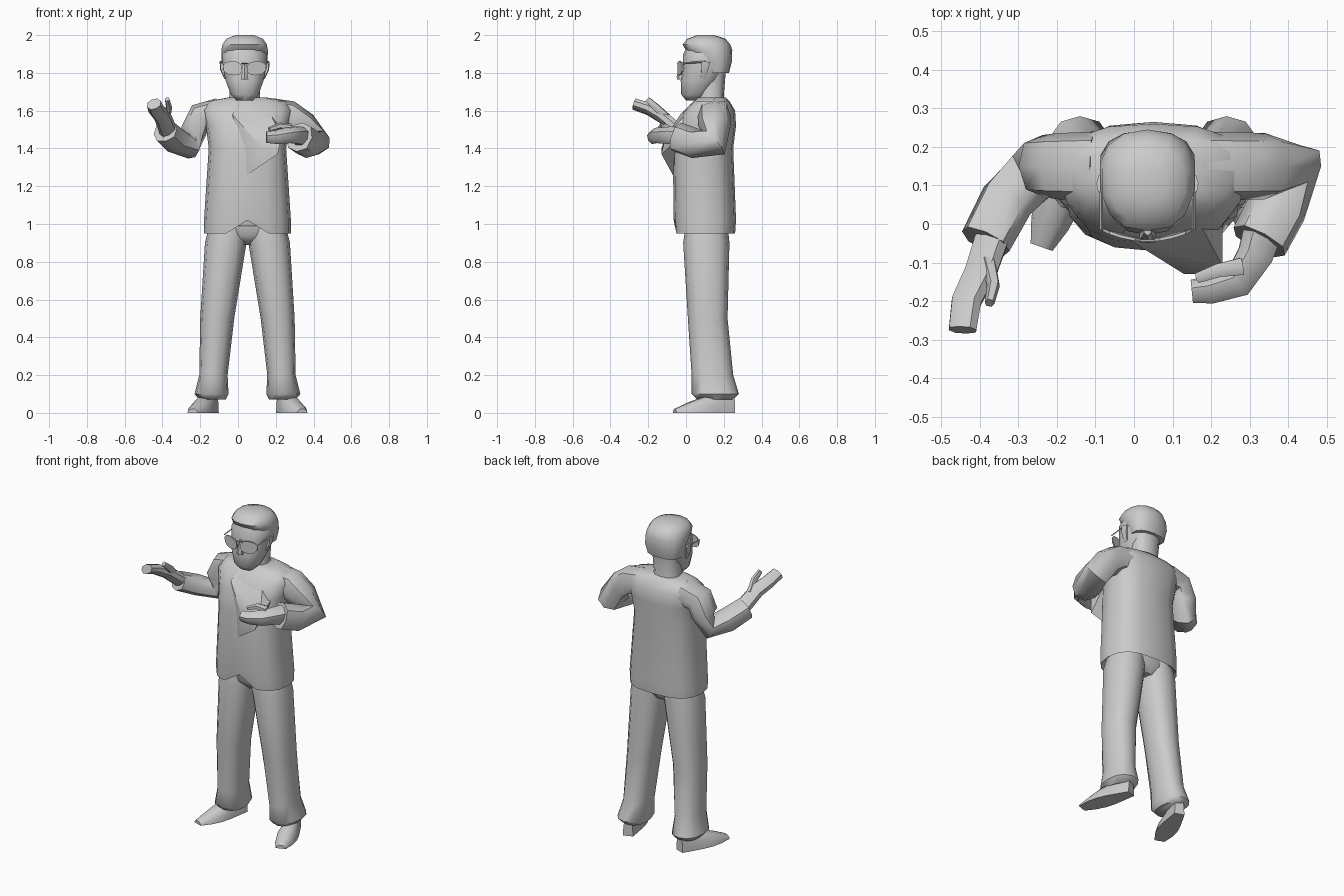
import bpy
import bmesh
from math import sin, cos, pi, copysign, radians
from mathutils import Vector

default_cube = bpy.data.objects.get("Cube")
if default_cube:
    bpy.data.objects.remove(default_cube, do_unlink=True)

grey = bpy.data.materials.new("plain grey")
grey.use_nodes = True
grey.diffuse_color = (.6, .6, .6, 1)
shader = grey.node_tree.nodes["Principled BSDF"]
shader.inputs["Base Color"].default_value = grey.diffuse_color

BODY_CENTRE = .05
HEAD_CENTRE = .035
SIDES = (("right", -1), ("left", 1))


def finish(name, bm, sharp_angle=50):
    """Turn a bmesh into a named object, smooth except at sharp edges."""
    bmesh.ops.recalc_face_normals(bm, faces=bm.faces)
    mesh = bpy.data.meshes.new(name)
    bm.to_mesh(mesh)
    bm.free()
    part = bpy.data.objects.new(name, mesh)
    bpy.context.collection.objects.link(part)
    mesh.materials.append(grey)
    bpy.ops.object.select_all(action="DESELECT")
    part.select_set(True)
    bpy.context.view_layer.objects.active = part
    bpy.ops.object.shade_smooth_by_angle(angle=radians(sharp_angle))


def skin(name, outlines, sharp_angle=50):
    """Bridge a list of point outlines into a closed surface."""
    bm = bmesh.new()
    rings = [[bm.verts.new(point) for point in outline] for outline in outlines]
    for low, high in zip(rings, rings[1:]):
        for i in range(len(low)):
            bm.faces.new((low[i - 1], low[i], high[i], high[i - 1]))
    bm.faces.new(rings[0])
    bm.faces.new(rings[-1])
    finish(name, bm, sharp_angle)


def oval(sides, power=.85):
    """Unit outline starting at the front; a lower power is boxier."""
    angles = [2 * pi * i / sides - pi / 2 for i in range(sides)]
    return [[copysign(abs(f) ** power, f) for f in (cos(a), sin(a))] for a in angles]


def loft(name, centre, sections, sides=14, power=.85):
    """Stack level ovals, each given as (height, half width, front, back)."""
    skin(name, [[(centre + u * half, (front + back + v * (back - front)) / 2, z)
                 for u, v in oval(sides, power)]
                for z, half, front, back in sections])


def tube(name, path, start, end, flatness=.85, sides=8):
    """Sweep an oval along a path, tapering from start to end size."""
    points = [Vector(point) for point in path]
    last = len(points) - 1
    across = Vector((0, 1, 0))
    outlines = []
    for i, point in enumerate(points):
        ahead = (points[min(i + 1, last)] - points[max(i - 1, 0)]).normalized()
        across = (across - ahead * across.dot(ahead)).normalized()
        size = start + (end - start) * i / last
        other = across.cross(ahead) * flatness
        outlines.append([point + (across * u + other * v) * size
                         for u, v in oval(sides)])
    skin(name, outlines)


def hull(name, points, sharp_angle):
    """Wrap the points in a faceted shell."""
    bm = bmesh.new()
    for point in points:
        bm.verts.new(point)
    bmesh.ops.convex_hull(bm, input=bm.verts)
    finish(name, bm, sharp_angle)


# Jacket
loft("jacket_body", BODY_CENTRE, [
    (.99, .19, -.02, .22), (.95, .23, -.06, .26), (1.02, .23, -.065, .265),
    (1.4, .205, -.07, .25), (1.52, .22, -.05, .265), (1.6, .24, -.01, .26),
    (1.65, .21, .04, .23), (1.67, .1, .06, .21)], sides=16, power=.75)

# Notch in the front hem
jacket = bpy.data.objects["jacket_body"].data
for vertex in jacket.vertices:
    if vertex.co.z < 1 and vertex.co.y < 0 and abs(vertex.co.x - BODY_CENTRE) < .02:
        vertex.co.z += .07

# Jacket front pulled outward by the hand
hull("jacket_front", [
    (0, .05, 1.66), (-.03, -.03, 1.58), (.05, -.07, 1.26), (.13, -.13, 1.4),
    (.21, -.13, 1.37), (.23, -.11, 1.46), (.23, .06, 1.54), (.12, 0, 1.57),
    (.14, .06, 1.65)], sharp_angle=35)

# Trousers and shoes, mirrored about the body
loft("trouser_seat", BODY_CENTRE, [
    (.89, .06, .05, .19), (.94, .2, 0, .22), (1.02, .2, 0, .22)])

leg_sections = [
    # height, offset, half width, front, back
    (.07, .185, .07, .06, .25), (.1, .19, .09, .03, .28), (.2, .18, .075, .03, .25),
    (.5, .16, .09, .01, .22), (.9, .115, .11, -.015, .23), (1, .1, .1, 0, .22)]
for label, side in SIDES:
    skin(label + "_trouser_leg", [
        [(BODY_CENTRE + side * (offset + u * half), (front + back + v * (back - front)) / 2, z)
         for u, v in oval(12)]
        for z, offset, half, front, back in leg_sections])

    # Wedge shaped shoe, turned outward
    heel = Vector((BODY_CENTRE + side * .18, .25, 0))
    stride = Vector((side * .11, -.31, 0))
    across = stride.cross(Vector((0, 0, 1))).normalized()
    shoe = []
    for step in range(6):
        t = step / 5
        half = .03 + .03 * sin(pi * t ** 1.3)
        height = .02 + .1 * (1 - t ** 1.5)
        for reach, lift in ((-1, 0), (1, 0), (-.9, .5), (.9, .5), (-.4, 1), (.4, 1)):
            shoe.append(heel + stride * t + across * half * reach
                        + Vector((0, 0, height * lift)))
    hull(label + "_shoe", shoe, sharp_angle=60)

# Sleeves
tube("right_sleeve", [
    (-.1, .15, 1.59), (-.2, .15, 1.57), (-.235, .15, 1.49), (-.26, .13, 1.41),
    (-.33, .06, 1.44), (-.385, -.045, 1.49)], start=.09, end=.068)
tube("left_sleeve", [
    (.18, .15, 1.58), (.27, .15, 1.57), (.34, .15, 1.52), (.41, .15, 1.43),
    (.37, .04, 1.43), (.325, -.045, 1.46)], start=.09, end=.08, flatness=.95)

# Flat pointing right hand and curled left hand
tube("right_hand", [
    (-.36, -.01, 1.47), (-.4, -.13, 1.57), (-.435, -.2, 1.61), (-.445, -.275, 1.635)],
    start=.035, end=.028, flatness=1.4)
tube("right_thumb", [
    (-.38, -.1, 1.56), (-.365, -.16, 1.62), (-.375, -.205, 1.66)],
    start=.025, end=.015, sides=6)
tube("left_hand", [
    (.34, 0, 1.46), (.315, -.08, 1.47), (.27, -.15, 1.47), (.2, -.17, 1.46),
    (.15, -.175, 1.46)], start=.055, end=.03, flatness=1)
tube("left_thumb", [
    (.28, -.11, 1.51), (.22, -.12, 1.52), (.165, -.14, 1.5)],
    start=.025, end=.015, sides=6)

# Neck, head, hair and nose
loft("neck", HEAD_CENTRE, [
    (1.6, .1, .05, .22), (1.68, .08, .06, .2), (1.8, .085, .07, .21)], sides=12)
loft("head", HEAD_CENTRE, [
    (1.655, .045, 0, .08), (1.685, .075, -.025, .12), (1.76, .103, -.028, .18),
    (1.84, .118, -.018, .23), (1.9, .12, -.015, .235), (1.97, .07, .02, .19)])
loft("hair", HEAD_CENTRE, [
    (1.8, .107, .1, .228), (1.86, .124, .07, .243), (1.92, .126, 0, .245),
    (1.95, .12, -.018, .235), (1.98, .1, .005, .21), (2, .05, .06, .15)])
loft("nose", HEAD_CENTRE, [
    (1.765, .023, -.046, 0), (1.78, .02, -.05, 0), (1.85, .01, -.03, 0)], sides=6)

# Ears and glasses, mirrored about the face
for label, side in SIDES:
    temple = HEAD_CENTRE + side * .12
    tube(label + "_ear", [
        (temple - side * .02, .09, 1.77), (temple, .1, 1.82), (temple, .105, 1.86)],
        start=.015, end=.025, flatness=.5, sides=6)
    tube(label + "_temple_arm", [(temple, -.015, 1.85), (temple, .1, 1.86)],
         start=.005, end=.005, sides=4)

    # Drop shaped lens wrapping around the face
    lens = []
    for u, v in oval(10):
        reach = .065 + u * .052 + min(v, 0) * .008
        lens.append(Vector((HEAD_CENTRE + side * reach, 2 * reach ** 2 - .046,
                            1.825 + v * .038)))
    skin(label + "_lens", [lens, [point + Vector((0, .008, 0)) for point in lens]],
         sharp_angle=30)

tube("glasses_bridge", [(HEAD_CENTRE + side * .02, -.044, 1.85) for label, side in SIDES],
     start=.004, end=.004, sides=4)
